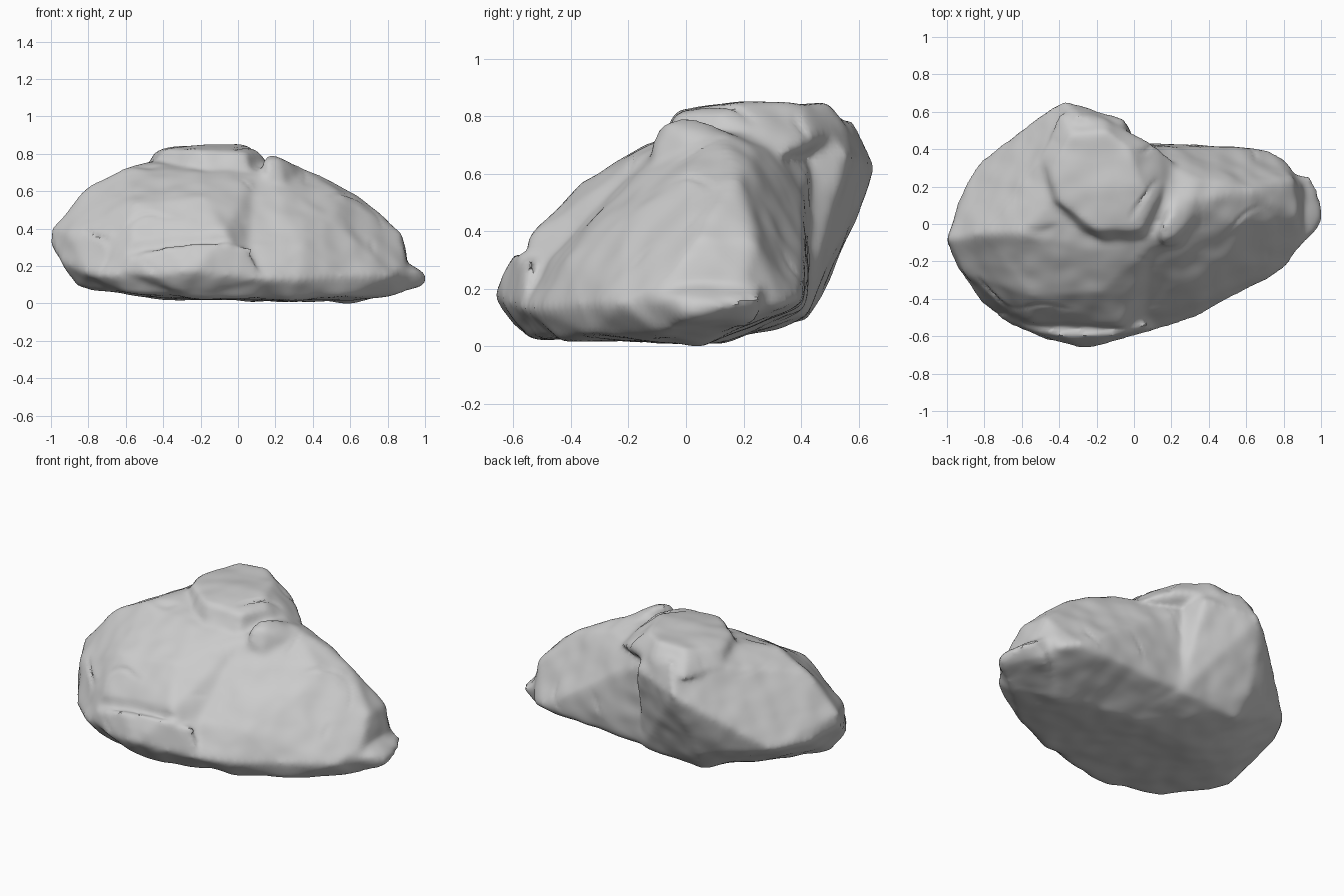
import bpy
import bmesh
from mathutils import Vector, noise

start_cube = bpy.data.objects.get("Cube")
if start_cube:
    bpy.data.objects.remove(start_cube, do_unlink=True)

# Stone material
stone = bpy.data.materials.new("grey stone")
stone.use_nodes = True
stone_colour = (0.6, 0.6, 0.6, 1)
stone.diffuse_color = stone_colour
stone.node_tree.nodes["Principled BSDF"].inputs["Base Color"].default_value = stone_colour

# Corner points of each mass, in hundredths of a unit
left_mass = [
    (-86, -20, 8), (-71, 14, 13), (-40, 42, 9), (0, 41, 11), (-60, -49, 5),
    (-25, -55, 3), (10, -48, 2), (15, 12, 1), (-40, 10, 2),
    (-100, -8, 40), (-100, -9, 32), (-93, 13, 28), (-83, 33, 28), (-95, -22, 22),
    (-80, -43, 15), (-66, -54, 14), (-56, -52, 33), (-8, -54, 37), (12, -56, 12),
    (-90, -26, 36), (-60, 45, 26), (-43, 49, 21), (-37, 66, 62), (-49, 54, 47),
    (-5, 56, 66), (-80, -5, 61), (-64, 18, 63), (-60, -5, 71), (-55, -38, 52),
    (-18, -36, 56), (-45, 10, 75), (-20, -13, 69), (10, -10, 68), (-30, 58, 78), (-8, 48, 78)]
right_mass = [
    (15, -56, 12), (30, -50, 12), (30, -42, 2), (56, -38, 14), (56, -33, 3),
    (82, -22, 14), (85, -8, 4), (90, -8, 20), (90, 20, 22), (82, 33, 13),
    (72, 39, 16), (30, 38, 13), (10, 41, 13), (87, 5, 37), (85, 24, 35),
    (74, 12, 49), (62, 18, 57), (56, 0, 57), (30, 12, 74), (36, 24, 67),
    (15, -10, 68), (50, -20, 44), (34, -41, 30), (60, 5, 0), (18, 36, 42),
    (10, 14, 1), (-25, -52, 3), (-20, -52, 30), (-33, 42, 11), (-30, 0, 65),
    (-25, 45, 35), (-10, 42, 70), (-10, 0, 72)]
summit = [
    (-49, 35, 72), (-45, 12, 72), (-30, -2, 70), (-15, -10, 68), (6, -8, 68),
    (15, 15, 72), (22, 34, 66), (8, 43, 72), (-15, 56, 74), (-40, 60, 70),
    (-45, 28, 79), (-40, 12, 81), (-20, -3, 81), (4, -3, 80), (11, 12, 80),
    (4, 20, 84), (-5, 42, 84), (-15, 49, 84), (-33, 48, 83), (-20, 20, 84)]
knob = [
    (12, -6, 68), (17, -13, 67), (25, -11, 64), (30, 0, 70), (15, -9, 75),
    (20, 3, 78), (15, -2, 78), (22, -6, 76), (36, 14, 70), (25, 20, 72), (20, 0, 60)]
front_ledge = [
    (-62, -55, 16), (-45, -62, 14), (-25, -66, 17), (-5, -61, 15), (12, -57, 12),
    (-58, -56, 24), (-38, -60, 30), (-10, -59, 32), (8, -54, 29), (-30, -58, 5),
    (-30, -40, 20)]
right_tip = [
    (85, -8, 4), (87, -13, 15), (94, -7, 17), (100, 2, 15), (100, 2, 10),
    (100, 12, 13), (95, 25, 16), (87, 27, 20), (86, 25, 8), (84, 10, 24), (65, 5, 2)]


def add_hull(bm, points):
    """Add the convex block spanned by the points."""
    verts = [bm.verts.new(Vector(p) / 100) for p in points]
    hull = bmesh.ops.convex_hull(bm, input=verts)
    spare = [v for v in hull["geom_interior"] if isinstance(v, bmesh.types.BMVert)]
    bmesh.ops.delete(bm, geom=spare, context="VERTS")


bm = bmesh.new()
for mass in (left_mass, right_mass, summit, knob, front_ledge, right_tip):
    add_hull(bm, mass)
mesh = bpy.data.meshes.new("rock")
bm.to_mesh(mesh)
bm.free()
rock = bpy.data.objects.new("rock", mesh)
bpy.context.collection.objects.link(rock)
bpy.context.view_layer.objects.active = rock
rock.select_set(True)

# Fuse the masses into one skin and wear down the edges
fuse = rock.modifiers.new("fuse", "REMESH")
fuse.mode = "VOXEL"
fuse.voxel_size = 0.018
wear = rock.modifiers.new("wear", "SMOOTH")
wear.factor = 0.5
wear.iterations = 8
for modifier in (fuse.name, wear.name):
    bpy.ops.object.modifier_apply(modifier=modifier)

# Weathered surface: broad swells, plus thin cracks on the upper side
mesh = rock.data
normals = [v.normal.copy() for v in mesh.vertices]
for v, normal in zip(mesh.vertices, normals):
    swell = 0.004 + noise.noise(v.co * 3.5) * 0.009 + noise.noise(v.co * 9) * 0.008
    crack = max(0, 1 - abs(noise.noise(v.co * 2.3 + Vector((4, 1, 7)))) * 18)
    patchy = max(0, noise.noise(v.co * 4)) * max(0, normal.z + 0.3)
    v.co += normal * (swell - crack * patchy * 0.03)

# Stand the rock on the ground
ground = min(v.co.z for v in mesh.vertices)
for v in mesh.vertices:
    v.co.z -= ground

mesh.materials.clear()
mesh.materials.append(stone)
for face in mesh.polygons:
    face.material_index = 0
bpy.ops.object.shade_smooth_by_angle(angle=0.6)
